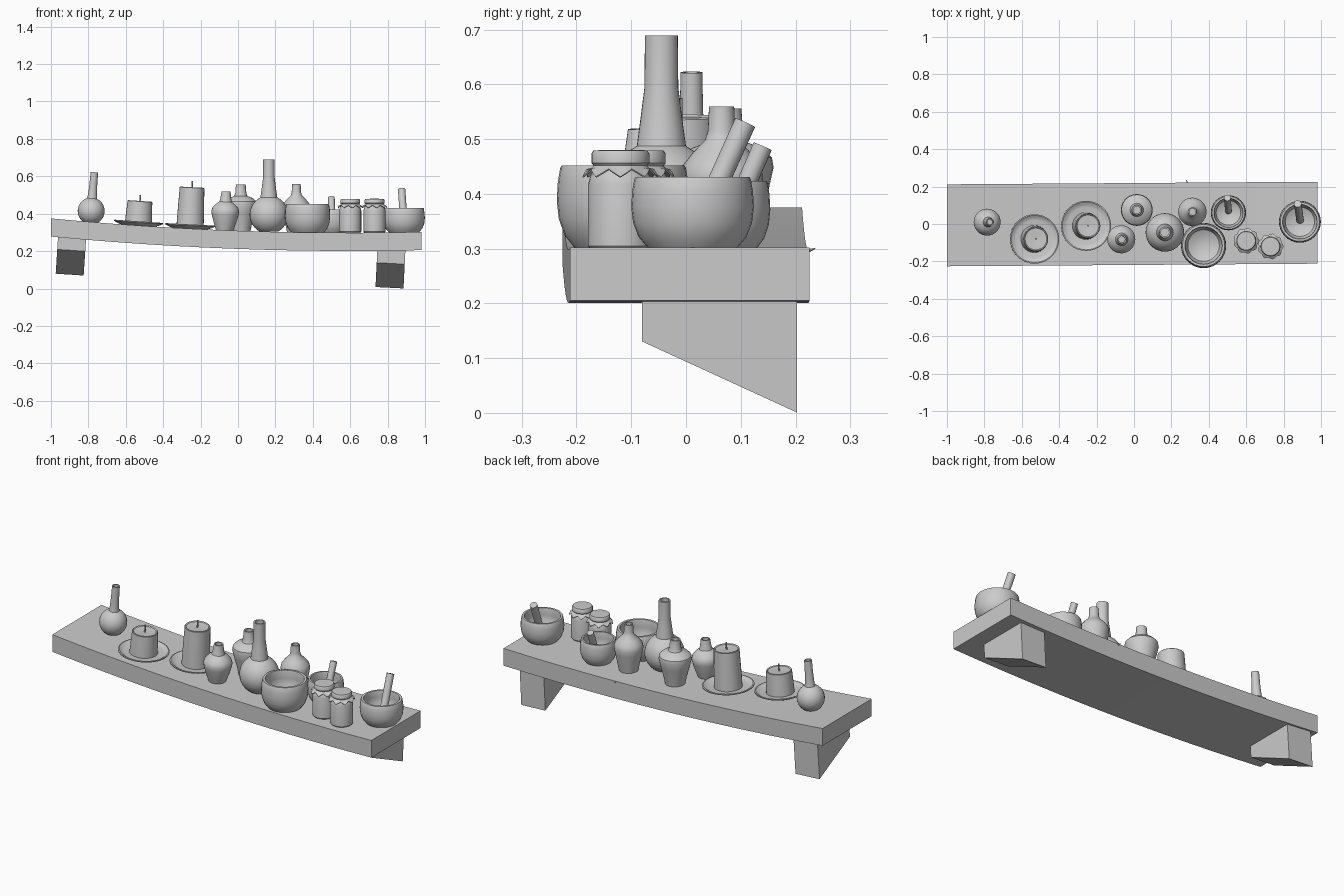
import bpy, bmesh, math
from mathutils import Vector

if "Cube" in bpy.data.objects:
    bpy.data.objects.remove(bpy.data.objects["Cube"])


def shelf_z(x):
    return 0.298 + 0.03 * (x - 0.6) ** 2


def finish(bm, name, loc=(0, 0, 0), tilt=0.0, smooth=True):
    bmesh.ops.recalc_face_normals(bm, faces=bm.faces)
    me = bpy.data.meshes.new(name)
    bm.to_mesh(me)
    bm.free()
    if smooth:
        me.shade_smooth()
        me.set_sharp_from_angle(angle=math.radians(35))
    ob = bpy.data.objects.new(name, me)
    ob.location = loc
    ob.rotation_euler = (0, tilt, 0)
    bpy.context.collection.objects.link(ob)
    return ob


def lathe(name, profile, x, y, segs=28, wave=None):
    """Revolve (radius, height) points; stands on the sagging shelf."""
    bm = bmesh.new()
    rings = []
    for k, (r, z) in enumerate(profile):
        if r == 0:
            rings.append([bm.verts.new((0, 0, z))] * segs)
            continue
        ring = []
        for i in range(segs):
            a = math.tau * i / segs
            dr, dz = wave(i) if wave and k in (2, 3) else (0, 0)
            ring.append(bm.verts.new(((r + dr) * math.cos(a), (r + dr) * math.sin(a), z + dz)))
        rings.append(ring)
    for a, b in zip(rings, rings[1:]):
        for i in range(segs):
            j = (i + 1) % segs
            bm.faces.new(list(dict.fromkeys((a[i], a[j], b[j], b[i]))))
    tilt = math.atan(0.06 * (0.6 - x)) if x < 0 else 0
    return finish(bm, name, (x, y, shelf_z(x)), tilt)


def mouth(r, top, depth=0.04):
    return [(r, top), (r * 0.72, top), (r * 0.72, top - depth), (0, top - depth)]


def flask(name, x, y, R, cz, neck):
    a0, a1 = -math.acos(min(1, math.sqrt(1 - (cz / R) ** 2))), math.acos(neck[0][0] / R)
    arc = [(R * math.cos(a0 + (a1 - a0) * i / 12), cz + R * math.sin(a0 + (a1 - a0) * i / 12)) for i in range(13)]
    lathe(name, [(0, 0)] + arc + neck[1:-1] + mouth(*neck[-1]), x, y)


def bowl(name, x, y, R, h):
    outer = [(0.72, 0), (0.88, 0.16), (0.97, 0.36), (1.0, 0.58), (0.985, 0.8), (0.95, 0.97), (0.93, 1)]
    inner = [(0.83, 1), (0.81, 0.96), (0.84, 0.7), (0.82, 0.5), (0.7, 0.28), (0.4, 0.16), (0, 0.13)]
    lathe(name, [(0, 0)] + [(r * R, z * h) for r, z in outer + inner], x, y, 32)


def rod(name, p, q, r, segs=16):
    p, q = Vector(p), Vector(q)
    bm = bmesh.new()
    bmesh.ops.create_cone(bm, cap_ends=True, segments=segs, radius1=r, radius2=r, depth=(q - p).length)
    ob = finish(bm, name, (p + q) / 2)
    ob.rotation_euler = (q - p).to_track_quat('Z', 'Y').to_euler()


# Sagging plank
bm = bmesh.new()
bmesh.ops.create_grid(bm, x_segments=12, y_segments=1, size=1)
for v in bm.verts:
    x = -1 + 1.98 * (v.co.x + 1) / 2
    v.co = (x, v.co.y * 0.219 + 0.007 * x, shelf_z(x))
ext = bmesh.ops.extrude_face_region(bm, geom=bm.faces[:])
for v in ext['geom']:
    if isinstance(v, bmesh.types.BMVert):
        v.co.z -= 0.097
finish(bm, "shelf_plank", smooth=False)

# Splinter on the back edge
bm = bmesh.new()
bmesh.ops.create_cone(bm, cap_ends=True, segments=4, radius1=0.006, radius2=0.001, depth=0.03)
sp = finish(bm, "back_splinter", (0.285, 0.223, 0.296), smooth=False)
sp.rotation_euler = (-1.3, 0, 0.5)

# Wedge brackets
for name, x, z, tilt in (("left_bracket", -0.887, 0.274, 0.065), ("right_bracket", 0.82, 0.204, 0.05)):
    bm = bmesh.new()
    pts = [(-0.08, 0.01), (-0.08, -0.07), (0.203, -0.2), (0.203, 0.01)]
    f = bm.faces.new([bm.verts.new((-0.075, y, h)) for y, h in pts])
    ext = bmesh.ops.extrude_face_region(bm, geom=[f])
    bmesh.ops.translate(bm, vec=(0.15, 0, 0), verts=[v for v in ext['geom'] if isinstance(v, bmesh.types.BMVert)])
    finish(bm, name, (x, 0, z), tilt, smooth=False)

# Round flasks
flask("small_flask", -0.79, 0.01, 0.072, 0.059, [(0.027, 0), (0.024, 0.145), (0.021, 0.2), (0.02, 0.267)])
flask("large_flask", 0.165, -0.045, 0.103, 0.091, [(0.045, 0), (0.038, 0.235), (0.031, 0.29), (0.03, 0.386)])

# Candles on plates
for tag, x, y, R, h in (("short", -0.533, -0.08, 0.132, 0.132), ("tall", -0.257, -0.01, 0.134, 0.222)):
    lathe(tag + "_candle_plate", [(0, 0), (0.09, 0), (0.11, 0.006), (R, 0.017), (R, 0.022), (R - 0.006, 0.023),
                                  (0.112, 0.013), (0.1, 0.01), (0, 0.01)], x, y, 36)
    lathe(tag + "_candle", [(0, 0.008), (0.073, 0.008), (0.07, h * 0.5), (0.066, h - 0.003), (0.063, h),
                            (0.058, h - 0.004), (0.015, h - 0.006), (0, h - 0.008)], x, y)
    lathe(tag + "_candle_wick", [(0, h - 0.01), (0.004, h - 0.01), (0.004, h + 0.033), (0, h + 0.033)], x, y, 8)

# Shouldered bottles
lathe("short_vase", [(0, 0), (0.046, 0), (0.06, 0.04), (0.071, 0.08), (0.075, 0.1), (0.069, 0.12), (0.05, 0.14),
                     (0.034, 0.152), (0.03, 0.165)] + mouth(0.024, 0.207), -0.072, -0.082)
lathe("tall_vase", [(0, 0), (0.052, 0), (0.06, 0.04), (0.076, 0.1), (0.085, 0.14), (0.082, 0.158), (0.065, 0.175),
                    (0.036, 0.186), (0.03, 0.2)] + mouth(0.026, 0.248), 0.015, 0.075)
lathe("back_bottle", [(0, 0), (0.05, 0), (0.06, 0.05), (0.071, 0.1), (0.076, 0.13), (0.071, 0.152), (0.05, 0.178),
                      (0.03, 0.198), (0.025, 0.215)] + mouth(0.023, 0.259), 0.312, 0.065)

# Bowl and mortars with pestles
bowl("large_bowl", 0.372, -0.115, 0.121, 0.152)
bowl("small_mortar", 0.505, 0.06, 0.094, 0.125)
rod("small_pestle", (0.505, 0.07, 0.325), (0.499, 0.14, 0.487), 0.018)
bowl("large_mortar", 0.887, 0.012, 0.112, 0.13)
rod("large_pestle", (0.888, 0.02, 0.335), (0.875, 0.108, 0.53), 0.02)

# Jars with cloth covers
for tag, x, y in (("left", 0.6, -0.09), ("right", 0.73, -0.12)):
    lathe(tag + "_jar", [(0, 0), (0.054, 0), (0.059, 0.006), (0.059, 0.118), (0.055, 0.134), (0.047, 0.146),
                         (0.047, 0.158), (0, 0.158)], x, y)
    flare = lambda i: (0.004 * math.cos(i * math.pi / 2), -0.007 * math.cos(i * math.pi / 2))
    lathe(tag + "_jar_cloth", [(0.048, 0.154), (0.053, 0.149), (0.066, 0.14), (0.064, 0.138), (0.05, 0.147),
                               (0.048, 0.154)], x, y, 36, flare)
    lathe(tag + "_jar_lid", [(0, 0.152), (0.048, 0.152), (0.053, 0.158), (0.053, 0.175), (0.049, 0.181),
                             (0, 0.182)], x, y)
